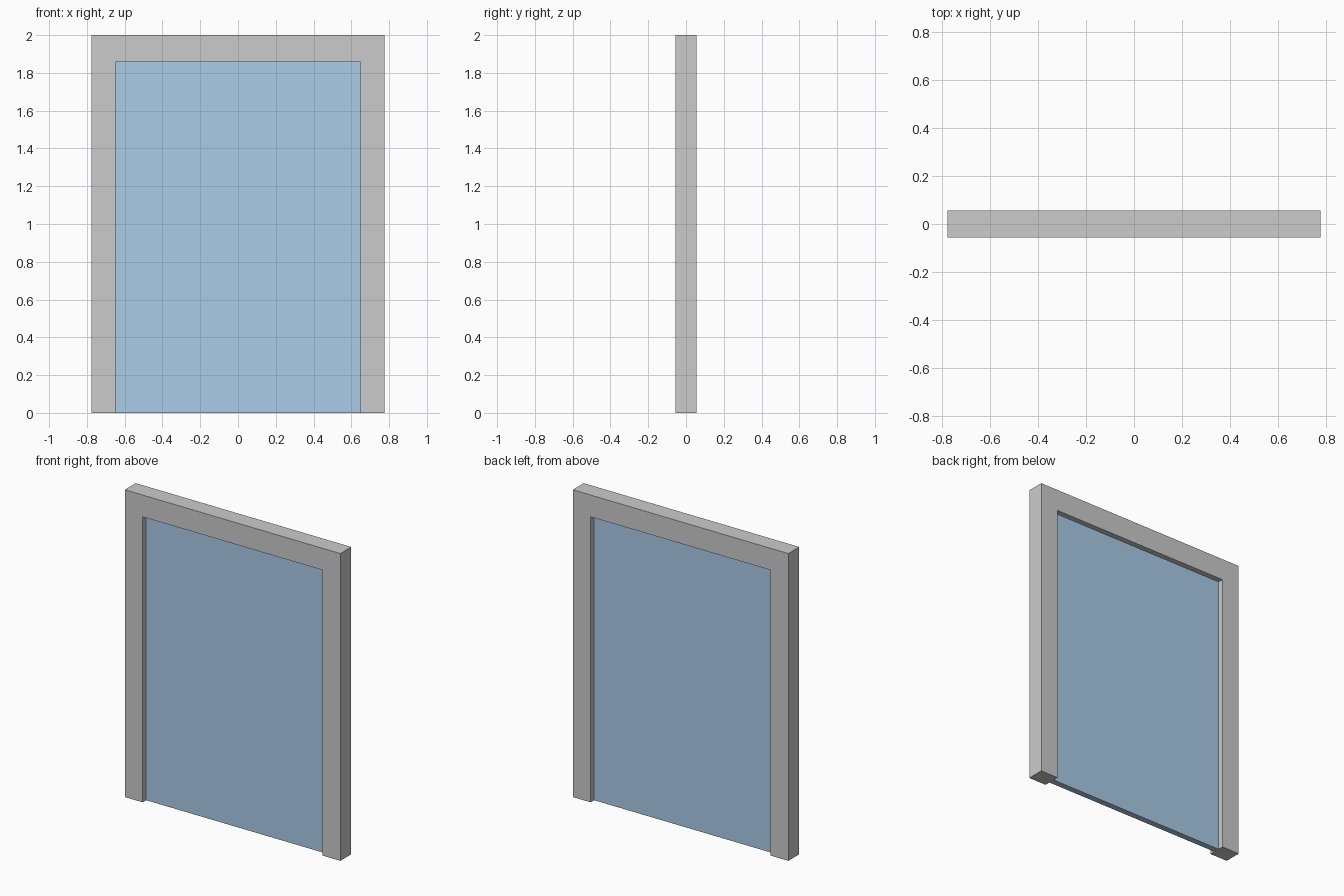
import bpy
import bmesh

if "Cube" in bpy.data.objects:
    bpy.data.objects.remove(bpy.data.objects["Cube"])

W, H, D = 0.776, 2.0, 0.1125      # half width, height, depth of the frame
IW, IH = 0.648, 1.858             # half width and height of the opening
PANEL_D = 0.04                    # door panel thickness


def extrude_profile(name, points, depth):
    """Extrude an x/z outline along y, centred on y = 0."""
    bm = bmesh.new()
    face = bm.faces.new([bm.verts.new((x, -depth / 2, z)) for x, z in points])
    ext = bmesh.ops.extrude_face_region(bm, geom=[face], use_keep_orig=True)
    moved = [v for v in ext["geom"] if isinstance(v, bmesh.types.BMVert)]
    bmesh.ops.translate(bm, verts=moved, vec=(0, depth, 0))
    bmesh.ops.recalc_face_normals(bm, faces=bm.faces)
    mesh = bpy.data.meshes.new(name)
    bm.to_mesh(mesh)
    bm.free()
    obj = bpy.data.objects.new(name, mesh)
    bpy.context.collection.objects.link(obj)
    return obj


# Frame: two jambs and a header in one piece
extrude_profile("door_frame", [
    (-W, 0), (-IW, 0), (-IW, IH), (IW, IH),
    (IW, 0), (W, 0), (W, H), (-W, H)], D)

# Blue panel recessed equally on both sides
panel = extrude_profile("door_panel", [
    (-IW, 0), (IW, 0), (IW, IH), (-IW, IH)], PANEL_D)
blue = bpy.data.materials.new("panel_blue")
blue.diffuse_color = (0.4, 0.6, 0.8, 1)
blue.use_nodes = True
blue.node_tree.nodes["Principled BSDF"].inputs["Base Color"].default_value = blue.diffuse_color
panel.data.materials.append(blue)
